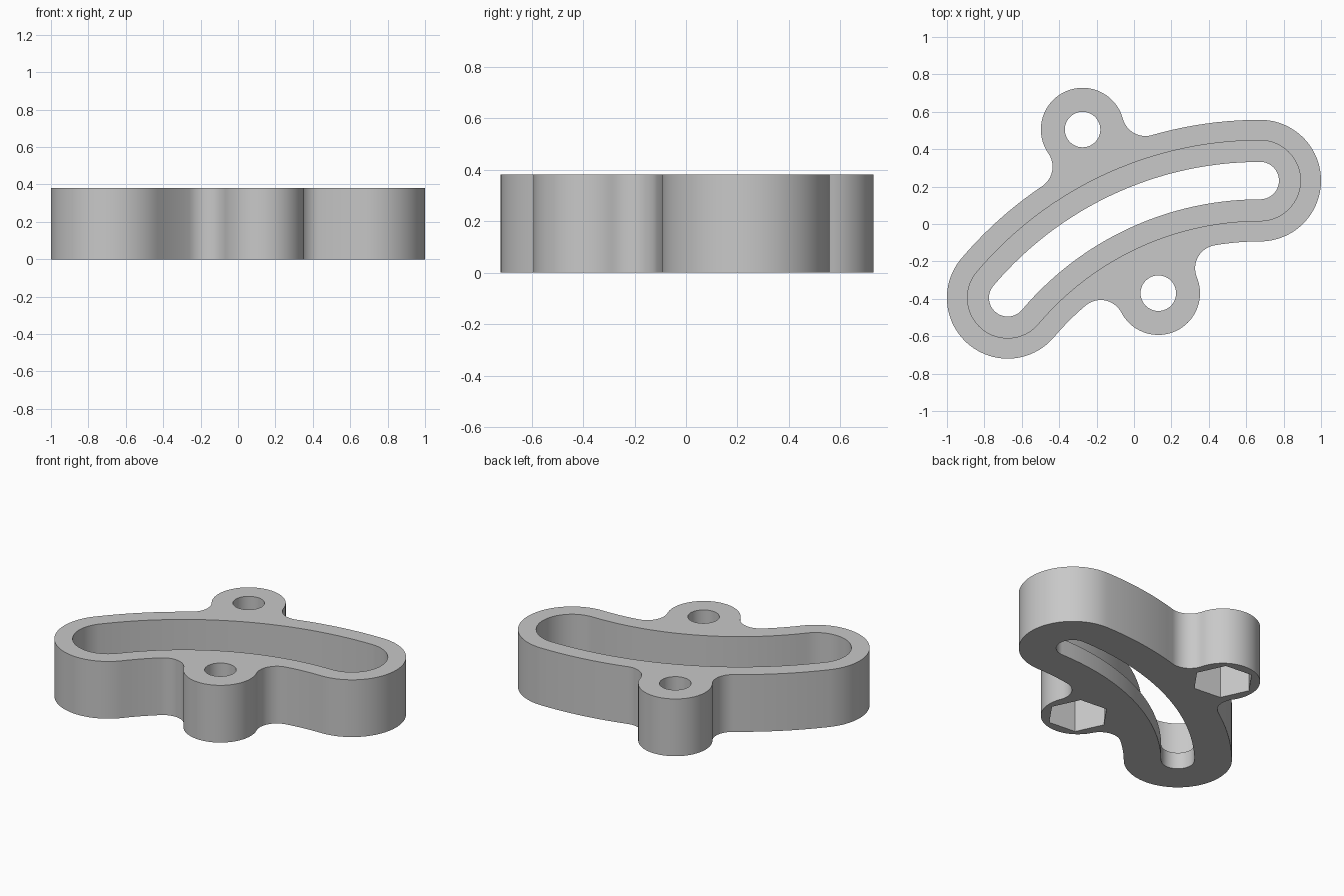
import bpy, bmesh, math
from mathutils import Vector

default_cube = bpy.data.objects.get("Cube")
if default_cube:
    bpy.data.objects.remove(default_cube, do_unlink=True)

# Main dimensions
HEIGHT, FLOOR, NUT_DEPTH = 0.38, 0.11, 0.27
BODY_R, RECESS_R, SLOT_R = 0.325, 0.215, 0.10
BOSS_R, HOLE_R, NUT_R, FILLET = 0.223, 0.095, 0.19, 0.125

# The centreline is a circular arc about PIVOT
PIVOT, ARC_R = Vector((0.675, -1.536)), 1.768
START, END = math.radians(90), math.radians(139.8)
BOSSES = {1: Vector((-0.275, 0.505)), -1: Vector((0.13, -0.37))}


def polar(centre, radius, angle):
    return centre + radius * Vector((math.cos(angle), math.sin(angle)))


def angle_of(v):
    return math.atan2(v.y, v.x)


def arc(centre, radius, a0, a1, turn=1, step=0.07):
    """Points from a0 to a1; turn is 1 for counterclockwise, -1 for clockwise."""
    sweep = (turn * (a1 - a0)) % math.tau
    n = max(4, math.ceil(sweep / step))
    return [polar(centre, radius, a0 + turn * sweep * i / n) for i in range(n + 1)]


def side_wall(radius, side, bosses):
    """One long wall of the curved shape, with a filleted boss if wanted."""
    rim = ARC_R + side * radius
    a0, a1 = (START, END) if side > 0 else (END, START)
    if not bosses:
        return arc(PIVOT, rim, a0, a1, side, 0.03)
    boss = BOSSES[side]
    offset = boss - PIVOT
    d, d1, d2 = offset.length, rim + side * FILLET, BOSS_R + FILLET
    spread = math.acos((d1 * d1 + d * d - d2 * d2) / (2 * d1 * d))
    first, last = (angle_of(offset) + s * side * spread for s in (-1, 1))
    f0, f1 = polar(PIVOT, d1, first), polar(PIVOT, d1, last)
    to_rim = math.pi if side > 0 else 0
    return (arc(PIVOT, rim, a0, first, side, 0.03)
            + arc(f0, FILLET, first + to_rim, angle_of(boss - f0), -1, 0.12)
            + arc(boss, BOSS_R, angle_of(f0 - boss), angle_of(f1 - boss))
            + arc(f1, FILLET, angle_of(boss - f1), last + to_rim, -1, 0.12)
            + arc(PIVOT, rim, last, a1, side, 0.03))


def curved_slot(radius, bosses=False):
    """Rounded outline that follows the centreline."""
    return (arc(polar(PIVOT, ARC_R, START), radius, START - math.pi, START)
            + side_wall(radius, 1, bosses)
            + arc(polar(PIVOT, ARC_R, END), radius, END, END + math.pi)
            + side_wall(radius, -1, bosses))


def polygon(centre, radius, sides, turn=0.0):
    return [polar(centre, radius, turn + math.tau * i / sides) for i in range(sides)]


def prism(name, outline, z0, z1):
    bm = bmesh.new()
    points = [p for i, p in enumerate(outline) if (p - outline[i - 1]).length > 0.0005]
    base = bm.faces.new([bm.verts.new((p.x, p.y, z0)) for p in points])
    top = bmesh.ops.extrude_face_region(bm, geom=[base])["geom"]
    bmesh.ops.translate(bm, vec=(0, 0, z1 - z0),
                        verts=[g for g in top if isinstance(g, bmesh.types.BMVert)])
    bmesh.ops.recalc_face_normals(bm, faces=bm.faces)
    mesh = bpy.data.meshes.new(name)
    bm.to_mesh(mesh)
    bm.free()
    obj = bpy.data.objects.new(name, mesh)
    bpy.context.collection.objects.link(obj)
    return obj


# Body with two mounting bosses
bracket = prism("slotted_bracket", curved_slot(BODY_R, True), 0, HEIGHT)

grey = bpy.data.materials.new("plain_grey")
grey.use_nodes = True
grey.diffuse_color = (0.58, 0.58, 0.58, 1)
grey.node_tree.nodes["Principled BSDF"].inputs["Base Color"].default_value = grey.diffuse_color
bracket.data.materials.append(grey)

# Wide recess from above, narrow slot through its floor
cutters = [prism("recess_cutter", curved_slot(RECESS_R), FLOOR, HEIGHT + 0.1),
           prism("slot_cutter", curved_slot(SLOT_R), -0.1, FLOOR + 0.1)]

# Bolt holes from above, hexagonal nut pockets from below
for boss in BOSSES.values():
    point = angle_of(boss - PIVOT)
    cutters.append(prism("hole_cutter", polygon(boss, HOLE_R, 48), NUT_DEPTH - 0.1, HEIGHT + 0.1))
    cutters.append(prism("nut_cutter", polygon(boss, NUT_R, 6, point), -0.1, NUT_DEPTH))

bpy.ops.object.select_all(action='DESELECT')
bracket.select_set(True)
bpy.context.view_layer.objects.active = bracket
for cutter in cutters:
    cutter.hide_render = True
    mod = bracket.modifiers.new("cut", 'BOOLEAN')
    mod.operation, mod.solver, mod.object = 'DIFFERENCE', 'EXACT', cutter
    bpy.ops.object.modifier_apply(modifier=mod.name)
    bpy.data.objects.remove(cutter, do_unlink=True)

bpy.ops.object.shade_smooth_by_angle(angle=math.radians(30))
